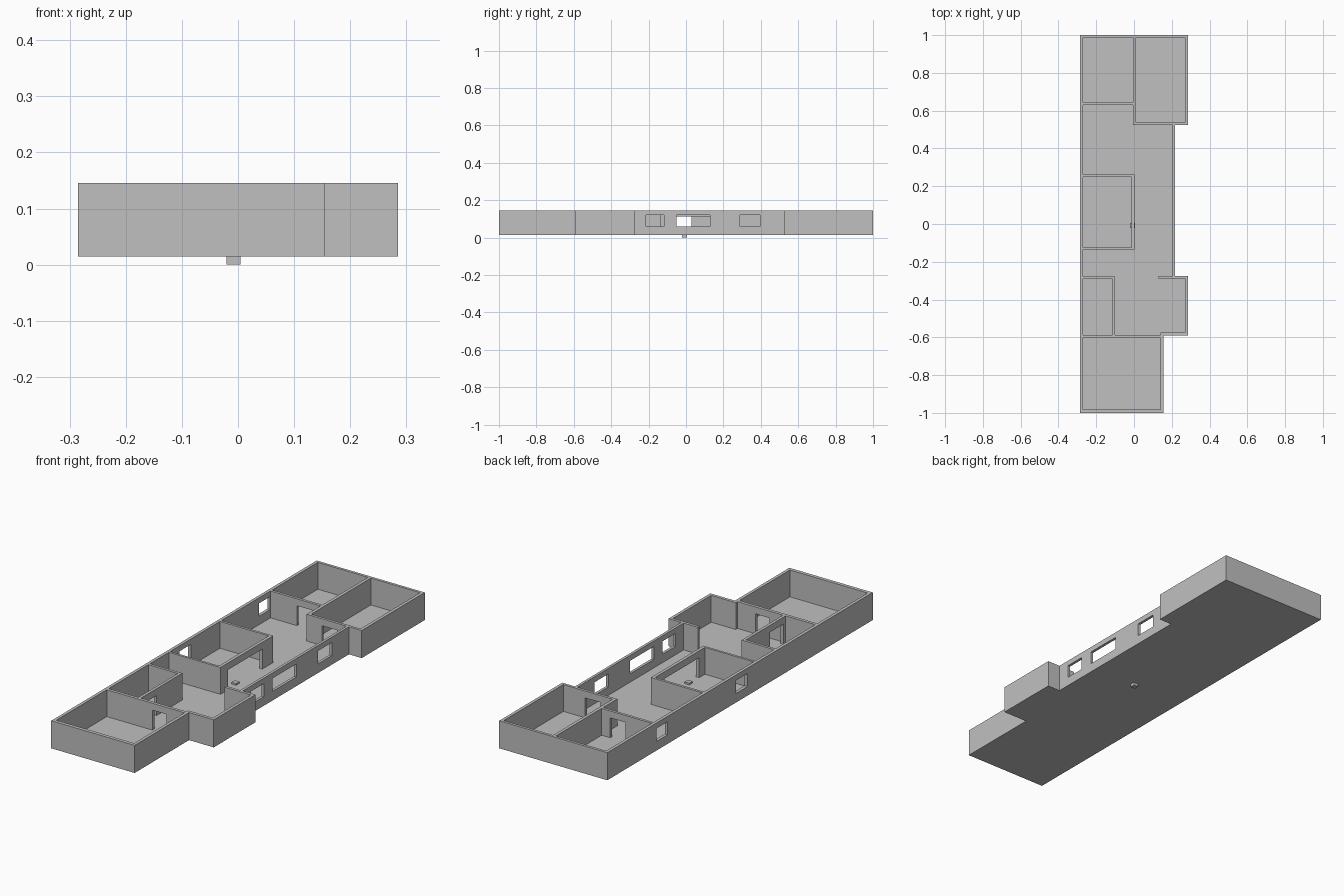
import bpy
import bmesh

cube = bpy.data.objects.get("Cube")
if cube:
    bpy.data.objects.remove(cube, do_unlink=True)

BASE, FLOOR, TOP = 0.0145, 0.018, 0.146
DOOR_TOP, SILL, HEAD = 0.113, 0.058, 0.12

plaster = bpy.data.materials.new("plain_grey")
plaster.use_nodes = True
grey = (0.53, 0.53, 0.53, 1)
plaster.diffuse_color = grey
plaster.node_tree.nodes["Principled BSDF"].inputs["Base Color"].default_value = grey


def rect(x0, x1, y0, y1):
    return [(x0, y0), (x1, y0), (x1, y1), (x0, y1)]


def prisms(name, parts):
    """One object made of upright prisms, each given as (outline, bottom, top)."""
    bm = bmesh.new()
    for outline, low, high in parts:
        face = bm.faces.new([bm.verts.new((x, y, low)) for x, y in outline])
        up = bmesh.ops.extrude_face_region(bm, geom=[face])["geom"]
        for v in up:
            if isinstance(v, bmesh.types.BMVert):
                v.co.z = high
    bmesh.ops.recalc_face_normals(bm, faces=bm.faces[:])
    mesh = bpy.data.meshes.new(name)
    bm.to_mesh(mesh)
    bm.free()
    mesh.materials.append(plaster)
    obj = bpy.data.objects.new(name, mesh)
    bpy.context.collection.objects.link(obj)
    return obj


def carve(target, cutter):
    cutter.hide_render = True
    mod = target.modifiers.new("carve", "BOOLEAN")
    mod.operation = "DIFFERENCE"
    mod.solver = "EXACT"
    mod.object = cutter
    bpy.context.view_layer.objects.active = target
    bpy.ops.object.modifier_apply(modifier=mod.name)
    bpy.data.objects.remove(cutter, do_unlink=True)


# Outer block of the building
footprint = [(-.285, -1), (.155, -1), (.155, -.59), (.285, -.59), (.285, -.275),
             (.218, -.275), (.218, .525), (.285, .525), (.285, 1), (-.285, 1)]
house = prisms("house_walls_and_floor", [(footprint, BASE, TOP)])

# Closed rooms, and the hall that winds between them
rooms = [
    rect(-.27, -.005, .643, .987),
    rect(.01, .27, .538, .987),
    rect(-.27, -.013, -.124, .25),
    rect(-.27, -.114, -.588, -.29),
    rect(-.27, .14, -.983, -.603),
]
hall = [(-.27, .63), (-.005, .63), (-.005, .525), (.205, .525), (.205, -.275),
        (.13, -.275), (.13, -.289), (.27, -.289), (.27, -.575), (.14, -.575),
        (.14, -.588), (-.1, -.588), (-.1, -.277), (-.27, -.277),
        (-.27, -.135), (.002, -.135), (.002, .262), (-.27, .262)]
carve(house, prisms("room_cutter", [(r, FLOOR, TOP + .1) for r in rooms + [hall]]))

# Doorways and windows
doors = [
    rect(-.13, -.05, .62, .655),
    rect(.075, .155, .515, .55),
    rect(-.025, .015, -.08, .18),
    rect(-.125, -.09, -.57, -.47),
    rect(-.03, .045, -.613, -.578),
]
windows = [rect(.195, .23, a, b) for a, b in ((-.214, -.117), (-.05, .128), (.29, .396))]
windows += [rect(-.295, -.26, a, b) for a, b in ((-.057, .03), (.545, .628))]
carve(house, prisms("opening_cutter", [(d, FLOOR, DOOR_TOP) for d in doors]
                    + [(w, SILL, HEAD) for w in windows]))

# Small block set through the floor
prisms("floor_block", [(rect(-.0205, .0045, -.0205, .0045), 0, .026)])
